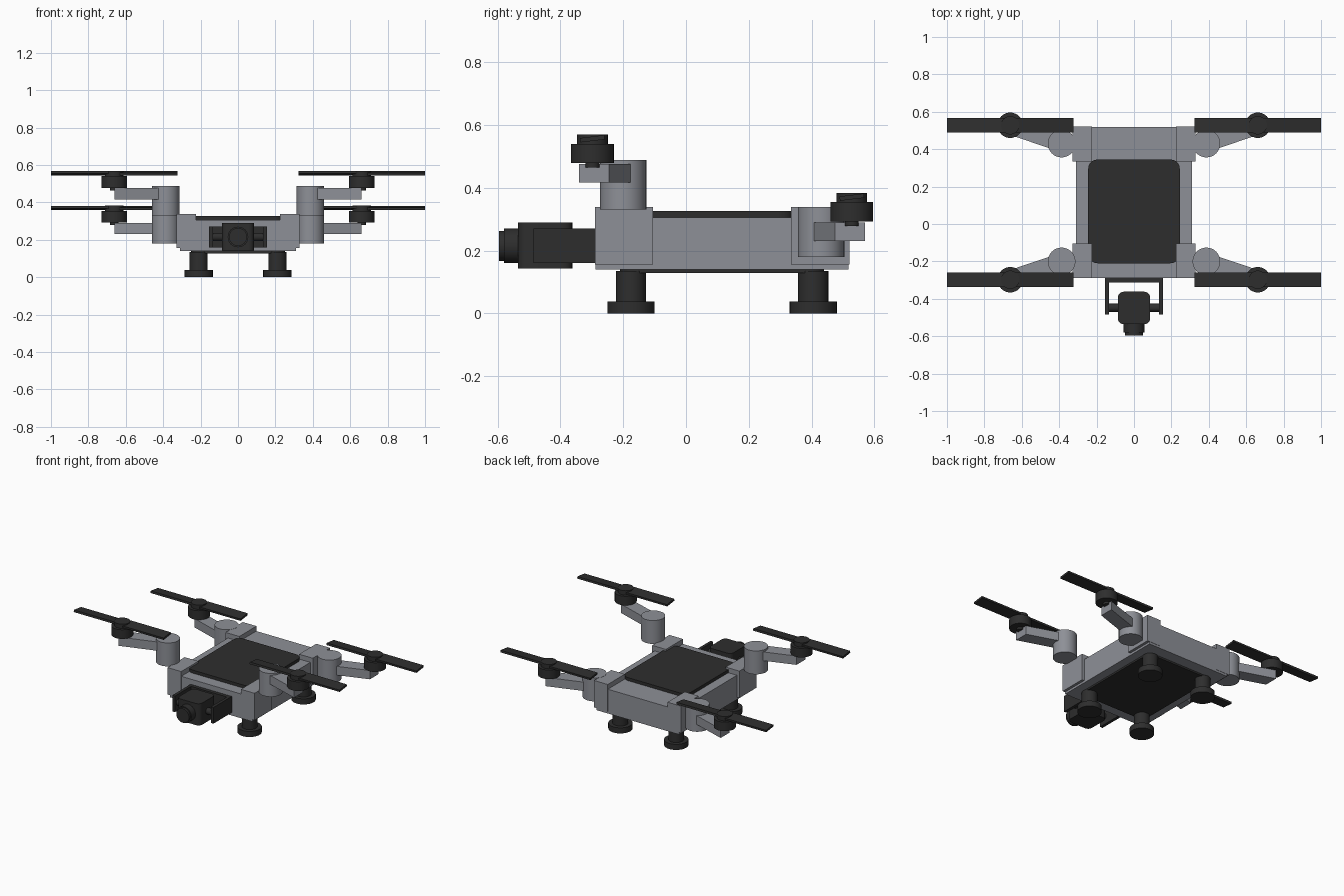
import bpy, bmesh, math
from mathutils import Matrix, Vector

old = bpy.data.objects.get("Cube")
if old:
    bpy.data.objects.remove(old, do_unlink=True)


def material(name, rgb):
    m = bpy.data.materials.new(name)
    m.use_nodes = True
    col = (*rgb, 1)
    m.diffuse_color = col
    m.node_tree.nodes["Principled BSDF"].inputs["Base Color"].default_value = col
    return m


GREY = material("shell grey", (0.27, 0.28, 0.31))
DARK = material("dark plastic", (0.027, 0.027, 0.027))


def finish(name, bm, mat, smooth=False):
    bmesh.ops.recalc_face_normals(bm, faces=bm.faces[:])
    me = bpy.data.meshes.new(name)
    bm.to_mesh(me)
    bm.free()
    me.materials.append(mat)
    ob = bpy.data.objects.new(name, me)
    bpy.context.collection.objects.link(ob)
    if smooth:
        bpy.ops.object.select_all(action='DESELECT')
        ob.select_set(True)
        bpy.context.view_layer.objects.active = ob
        bpy.ops.object.shade_smooth_by_angle(angle=math.radians(35))
    return ob


def box(name, lo, hi, mat, round_corners=0.0, turn=None):
    """Box between two corners; optionally round its vertical edges."""
    lo, hi = Vector(lo), Vector(hi)
    bm = bmesh.new()
    bmesh.ops.create_cube(bm, size=1)
    bmesh.ops.scale(bm, vec=hi - lo, verts=bm.verts[:])
    if round_corners:
        upright = [e for e in bm.edges
                   if abs(e.verts[0].co.z - e.verts[1].co.z) > 0.001]
        bmesh.ops.bevel(bm, geom=upright, offset=round_corners, segments=5,
                        profile=0.5, affect='EDGES')
    if turn:
        bmesh.ops.transform(bm, matrix=turn, verts=bm.verts[:])
    bmesh.ops.translate(bm, vec=(lo + hi) / 2, verts=bm.verts[:])
    return finish(name, bm, mat, bool(round_corners))


def cylinder(name, centre, radius, length, mat, axis='Z', sides=32):
    bm = bmesh.new()
    bmesh.ops.create_cone(bm, cap_ends=True, segments=sides,
                          radius1=radius, radius2=radius, depth=length)
    if axis != 'Z':
        rot = Matrix.Rotation(math.pi / 2, 4, 'Y' if axis == 'X' else 'X')
        bmesh.ops.transform(bm, matrix=rot, verts=bm.verts[:])
    bmesh.ops.translate(bm, vec=centre, verts=bm.verts[:])
    return finish(name, bm, mat, True)


def upright(name, x, y, z0, z1, radius, mat):
    return cylinder(name, (x, y, (z0 + z1) / 2), radius, z1 - z0, mat)


def prism(name, outline, z0, z1, mat):
    bm = bmesh.new()
    face = bm.faces.new([bm.verts.new((x, y, z0)) for x, y in outline])
    top = bmesh.ops.extrude_face_region(bm, geom=[face])["geom"]
    bmesh.ops.translate(bm, vec=(0, 0, z1 - z0),
                        verts=[v for v in top if isinstance(v, bmesh.types.BMVert)])
    return finish(name, bm, mat)


# Main hull with dark covers above and below
MID = 0.115
box("hull", (-0.31, -0.288, 0.14), (0.31, 0.518, 0.305), GREY)
box("top_cover", (-0.245, -0.21, 0.3), (0.245, 0.345, 0.326), DARK, 0.05)
box("bottom_cover", (-0.25, -0.21, 0.128), (0.25, 0.44, 0.145), DARK, 0.05)

# Four corners: block, hinge, arm, motor, rotor and leg
for end, fy in (("front", -1), ("rear", 1)):
    lift = 0.186 if end == "front" else 0.0
    hinge_z = 0.33 if end == "front" else 0.18
    for side, sx in (("right", -1), ("left", 1)):
        tag = f"{end}_{side}"

        def Y(d):
            return MID + fy * d

        ya, yb = sorted((Y(0.22), Y(0.405)))
        xa, xb = sorted((sx * 0.225, sx * 0.328))
        box(f"{tag}_corner_block", (xa, ya, 0.155), (xb, yb, 0.338), GREY)
        upright(f"{tag}_hinge", sx * 0.387, Y(0.315), hinge_z, hinge_z + 0.159,
                0.074, GREY)
        arm = [(0.415, 0.278), (0.66, 0.36), (0.66, 0.455), (0.415, 0.375)]
        prism(f"{tag}_arm", [(sx * x, Y(d)) for x, d in arm],
              0.23 + lift, 0.29 + lift, GREY)

        # Motor stack
        mx, my = sx * 0.662, Y(0.413)
        upright(f"{tag}_motor_shaft", mx, my, 0.278 + lift, 0.3 + lift, 0.022, DARK)
        upright(f"{tag}_motor", mx, my, 0.292 + lift, 0.354 + lift, 0.068, DARK)
        upright(f"{tag}_rotor_hub", mx, my, 0.35 + lift, 0.383 + lift, 0.049, DARK)

        # Two blades pitched in opposite directions
        for half, s in (("inner", -1), ("outer", 1)):
            bx0, bx1 = sorted((mx, mx + sx * s * 0.338))
            pitch = Matrix.Rotation(math.radians(7) * s * sx, 4, 'X')
            box(f"{tag}_{half}_blade", (bx0, my - 0.039, 0.363 + lift),
                (bx1, my + 0.039, 0.377 + lift), DARK, turn=pitch)

        # Leg with a wide foot
        ly = Y(0.29)
        upright(f"{tag}_leg", sx * 0.21, ly, 0.03, 0.135, 0.048, DARK)
        upright(f"{tag}_foot", sx * 0.21, ly, 0, 0.038, 0.075, DARK)

# Camera on a U-shaped bracket
box("bracket_back", (-0.155, -0.312, 0.16), (0.155, -0.286, 0.27), DARK)
for side, sx in (("right", -1), ("left", 1)):
    xa, xb = sorted((sx * 0.135, sx * 0.155))
    box(f"bracket_{side}_arm", (xa, -0.485, 0.16), (xb, -0.29, 0.27), DARK)
cylinder("camera_axle", (0, -0.448, 0.215), 0.022, 0.3, DARK, 'X')
box("camera_body", (-0.086, -0.535, 0.143), (0.086, -0.362, 0.29), DARK, 0.03)
cylinder("lens_barrel", (0, -0.55, 0.215), 0.055, 0.06, DARK, 'Y')
cylinder("lens_rim", (0, -0.585, 0.215), 0.048, 0.02, DARK, 'Y')
